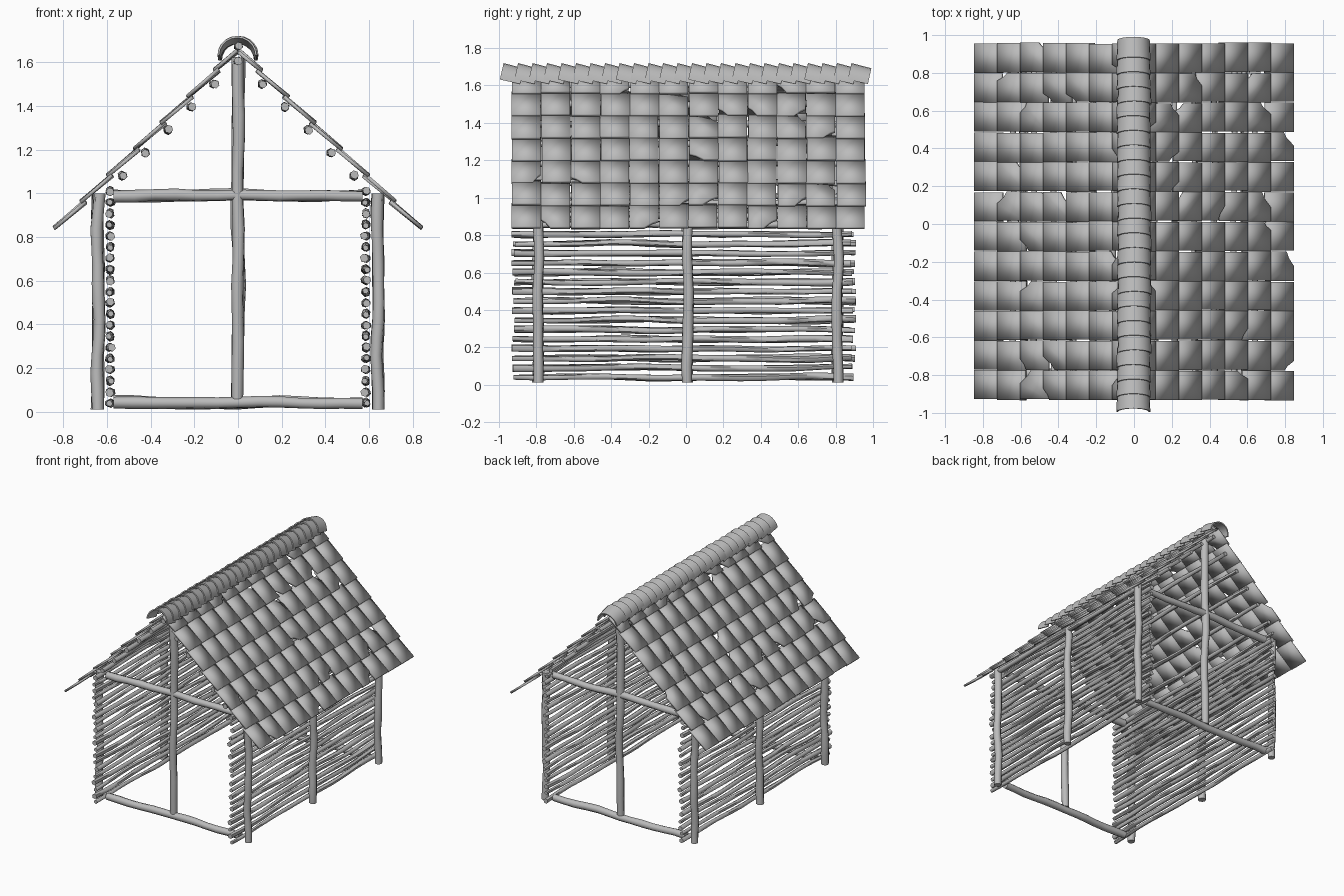
import bpy, bmesh, math, random
from mathutils import Vector

random.seed(7)
if "Cube" in bpy.data.objects:
    bpy.data.objects.remove(bpy.data.objects["Cube"])

clay = bpy.data.materials.new("plain_grey")
clay.use_nodes = True
GREY = (0.5, 0.5, 0.5, 1)
clay.diffuse_color = GREY
clay.node_tree.nodes["Principled BSDF"].inputs["Base Color"].default_value = GREY


def finish(bm, name, sharp=None):
    """Turn a bmesh into a smooth-shaded object."""
    bmesh.ops.recalc_face_normals(bm, faces=bm.faces)
    for f in bm.faces:
        f.smooth = True
    if sharp:
        for e in bm.edges:
            e.smooth = e.calc_face_angle(0) < sharp
    mesh = bpy.data.meshes.new(name)
    bm.to_mesh(mesh)
    bm.free()
    mesh.materials.append(clay)
    obj = bpy.data.objects.new(name, mesh)
    bpy.context.collection.objects.link(obj)
    return obj


def log(name, start, end, r0, r1, wobble, sides=8, rings=12):
    """Crooked tapering pole between two points."""
    a, b = Vector(start), Vector(end)
    axis = (b - a).normalized()
    u = axis.orthogonal().normalized()
    v = axis.cross(u)
    p, q, k = (random.uniform(0, math.tau) for _ in range(3))
    bm = bmesh.new()
    previous = None
    for i in range(rings + 1):
        t = i / rings
        c = a.lerp(b, t)
        c += u * wobble * (math.sin(9 * t + p) + 0.5 * math.sin(21 * t + k)) * 0.7
        c += v * wobble * (math.sin(11 * t + q) + 0.5 * math.sin(19 * t + p)) * 0.7
        r = (r0 + (r1 - r0) * t) * random.uniform(0.93, 1.07)
        ring = []
        for j in range(sides):
            ang = math.tau * j / sides + 0.5 * t
            ring.append(bm.verts.new(c + r * (u * math.cos(ang) + v * math.sin(ang))))
        if previous:
            for j in range(sides):
                n = (j + 1) % sides
                bm.faces.new((previous[j], previous[n], ring[n], ring[j]))
        else:
            bm.faces.new(ring)
        previous = ring
    bm.faces.new(previous)
    return finish(bm, name, math.radians(60))


def tile_outline(w, length):
    """Rectangle, sometimes with a broken corner."""
    corners = [(0, 0), (w, 0), (w, length), (0, length)]
    if random.random() > 0.28:
        return corners
    broken = random.choice((0, 1, 1, 0, 2))
    cx, cy = corners[broken]
    sx, sy = (1 if cx == 0 else -1), (1 if cy == 0 else -1)
    du, dv = random.uniform(0.04, 0.08), random.uniform(0.04, 0.08)
    chip = [(cx, cy + sy * dv), (cx + sx * du * 0.45, cy + sy * dv * 0.7), (cx + sx * du, cy)]
    if sx * sy < 0:
        chip.reverse()
    return corners[:broken] + chip + corners[broken + 1:]


def roof_slope(side):
    """Overlapping rows of thin flat tiles on one slope."""
    pitch, rows, columns = math.radians(40), 7, 12
    bm = bmesh.new()
    for row in range(rows):
        length = 0.19 if row < rows - 1 else 0.14
        for col in range(columns):
            y0 = -0.93 + col * 0.1575 + random.uniform(-0.004, 0.004)
            x0, z0 = 0.837 - 0.122 * row, 0.835 + 0.12 * row
            z0 += random.uniform(-0.004, 0.004)
            tilt = pitch + random.uniform(-0.02, 0.02)
            up = Vector((-side * math.cos(tilt), 0, math.sin(tilt)))
            normal = Vector((side * math.sin(tilt), 0, math.cos(tilt)))
            base = Vector((side * x0, y0, z0))
            pts = [base + Vector((0, u, 0)) + up * v for u, v in tile_outline(0.155, length)]
            low = [bm.verts.new(p) for p in pts]
            top = [bm.verts.new(p + normal * 0.016) for p in pts]
            bm.faces.new(low)
            bm.faces.new(top)
            for i in range(len(pts)):
                n = (i + 1) % len(pts)
                bm.faces.new((low[i], low[n], top[n], top[i]))
    finish(bm, "roof_tiles_left" if side > 0 else "roof_tiles_right")


def ridge_caps():
    """Tilted half-round caps overlapping along the ridge."""
    count, steps, length, tilt = 25, 10, 0.11, 0.22
    bm = bmesh.new()
    axis = Vector((0, math.cos(tilt), -math.sin(tilt)))
    up = Vector((0, math.sin(tilt), math.cos(tilt)))
    for i in range(count):
        start = Vector((random.uniform(-0.004, 0.004), -0.995 + i * 0.0775, 1.632))
        rings = []
        for along, r in ((0, 0.09), (length, 0.086), (length, 0.077), (0, 0.081)):
            ring = []
            for j in range(steps + 1):
                ang = math.pi * j / steps
                offset = Vector((r * math.cos(ang), 0, 0)) + up * r * math.sin(ang)
                ring.append(bm.verts.new(start + axis * along + offset))
            rings.append(ring)
        for k in range(4):
            a, b = rings[k], rings[(k + 1) % 4]
            for j in range(steps):
                bm.faces.new((a[j], a[j + 1], b[j + 1], b[j]))
        for j in (0, steps):
            bm.faces.new([ring[j] for ring in rings])
    finish(bm, "ridge_caps", math.radians(40))


# Gable frames: king post and two cross beams at each end
for end, y in (("front", -0.79), ("back", 0.81)):
    log(end + "_king_post", (0, y, 0.06), (0, y, 1.62), 0.028, 0.03, 0.007)
    log(end + "_tie_beam", (-0.57, y, 0.99), (0.57, y, 0.99), 0.028, 0.025, 0.006)
    log(end + "_sill_beam", (-0.57, y, 0.042), (0.57, y, 0.042), 0.028, 0.026, 0.006)

for side, label in ((1, "left"), (-1, "right")):
    # Side posts
    for y in (-0.79, 0.01, 0.81):
        log(label + "_post", (side * 0.64, y, 0.012), (side * 0.64, y, 1.0), 0.028, 0.029, 0.006)

    # Stacked wall rails, thick ends alternating
    for i in range(20):
        z = 0.04 + i * 0.051
        r = (0.019, 0.014) if i % 2 else (0.014, 0.019)
        y0, y1 = -0.925 + random.uniform(-0.01, 0.02), 0.9 + random.uniform(-0.02, 0.01)
        log(label + "_wall_rail", (side * 0.585, y0, z), (side * 0.585, y1, z), *r, 0.006, 6, 18)

    # Roof battens under the tiles
    for i in range(5):
        x, z = side * (0.11 + 0.105 * i), 1.5 - 0.105 * i
        log(label + "_roof_batten", (x, -0.92, z), (x, 0.91, z), 0.019, 0.016, 0.005, 6, 18)
    log(label + "_wall_plate", (side * 0.64, -0.815, 0.972), (side * 0.64, 0.835, 0.972),
        0.018, 0.016, 0.003, 6, 18)
    roof_slope(side)

# Ridge poles and caps
for z in (1.605, 1.675):
    log("ridge_pole", (0, -0.92, z), (0, 0.91, z), 0.019, 0.017, 0.004, 6, 18)
ridge_caps()
